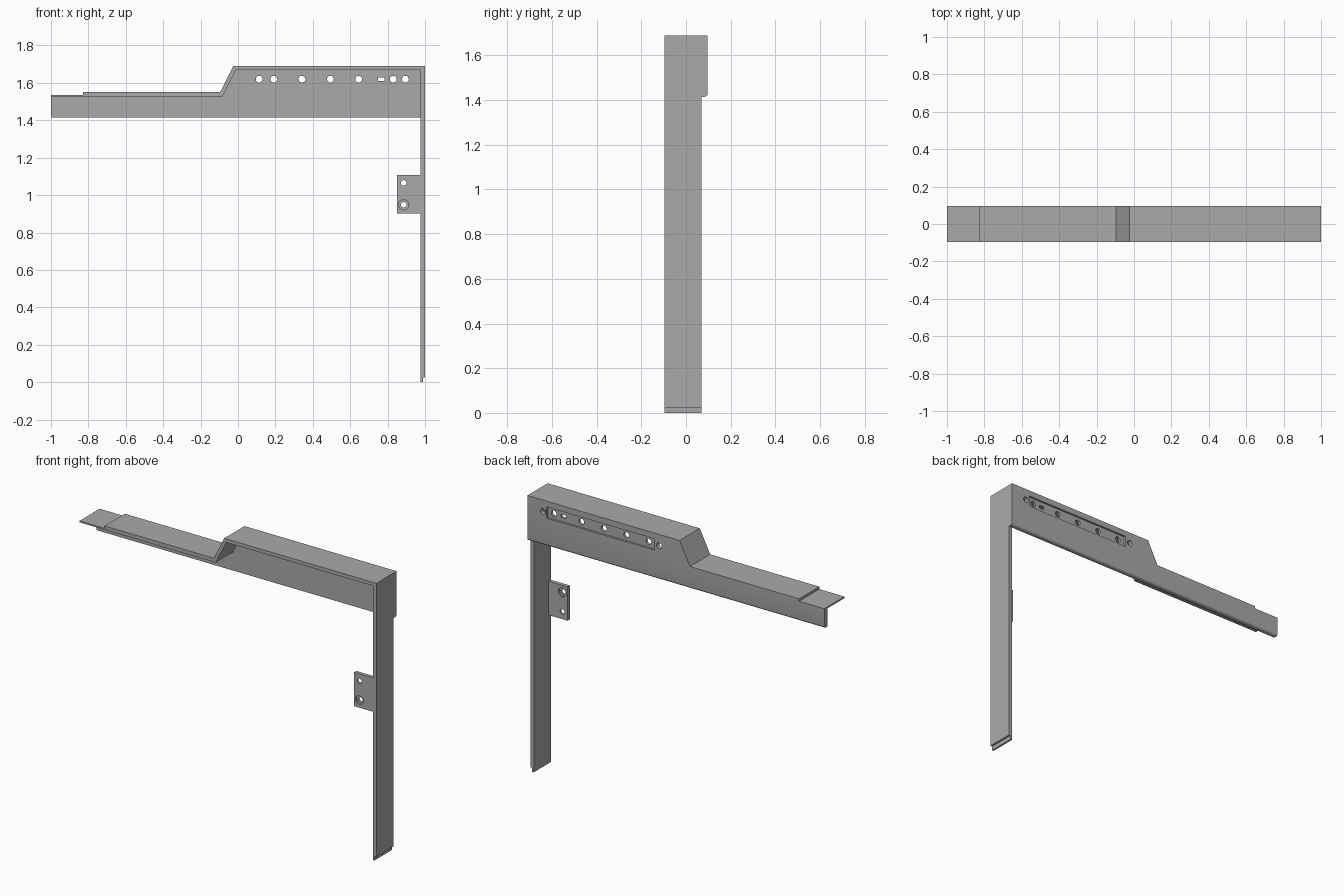
import bpy, bmesh, math
from mathutils import Matrix

cube = bpy.data.objects.get("Cube")
if cube:
    bpy.data.objects.remove(cube)

GREY = (0.4, 0.4, 0.4, 1)
grey = bpy.data.materials.new("plain grey")
grey.use_nodes = True
grey.diffuse_color = GREY
grey.node_tree.nodes["Principled BSDF"].inputs["Base Color"].default_value = GREY

FRONT, INNER, BACK = -0.097, 0.069, 0.097   # depth of the flange and plate
BOTTOM = 1.415                              # lower edge of the back plate


def finish(bm, name):
    bmesh.ops.recalc_face_normals(bm, faces=bm.faces)
    mesh = bpy.data.meshes.new(name)
    bm.to_mesh(mesh)
    bm.free()
    mesh.materials.append(grey)
    obj = bpy.data.objects.new(name, mesh)
    bpy.context.collection.objects.link(obj)
    return obj


def extrude(outline, y0, y1):
    """Solid with an (x, z) outline running from depth y0 to y1."""
    bm = bmesh.new()
    face = bm.faces.new([bm.verts.new((x, y0, z)) for x, z in outline])
    ext = bmesh.ops.extrude_face_region(bm, geom=[face])["geom"]
    verts = [v for v in ext if isinstance(v, bmesh.types.BMVert)]
    bmesh.ops.translate(bm, verts=verts, vec=(0, y1 - y0, 0))
    return bm


def box(x0, x1, z0, z1):
    return [(x0, z0), (x1, z0), (x1, z1), (x0, z1)]


def hole(x, z, r, y, depth):
    """Round cutter along y, centred on depth y."""
    bm = bmesh.new()
    turn = Matrix.Translation((x, y, z)) @ Matrix.Rotation(math.pi / 2, 4, "X")
    bmesh.ops.create_cone(bm, cap_ends=True, segments=24, radius1=r, radius2=r,
                          depth=depth, matrix=turn)
    return bm


def cut(obj, cutters):
    for bm in cutters:
        tool = finish(bm, "cutter")
        tool.hide_render = True
        mod = obj.modifiers.new("cut", "BOOLEAN")
        mod.operation, mod.solver, mod.object = "DIFFERENCE", "EXACT", tool
        bpy.context.view_layer.objects.active = obj
        bpy.ops.object.modifier_apply(modifier=mod.name)
        bpy.data.objects.remove(tool)


def smooth(obj):
    bpy.ops.object.select_all(action="DESELECT")
    obj.select_set(True)
    bpy.context.view_layer.objects.active = obj
    bpy.ops.object.shade_smooth_by_angle(angle=math.radians(30))


# Upper outline with the thin lip, the low run and the raised housing
upper = [(-1, 1.535), (-0.83, 1.535), (-0.83, 1.55), (-0.095, 1.55),
         (-0.025, 1.69), (1, 1.69)]
# Inside line of the bent strip
inside = [(0.977, 1.668), (-0.012, 1.668), (-0.083, 1.526), (-1, 1.526)]
# Leg foot with a tongue left on the inner side
foot = [(1, 0.025), (0.988, 0.025), (0.988, 0), (0.977, 0)]

finish(extrude(upper + foot + inside, FRONT, INNER), "top_flange_and_leg")

# Back plate with a rounded lower rear edge
bm = extrude(upper + [(1, BOTTOM), (-1, BOTTOM)], INNER, BACK)
rim = [e for e in bm.edges
       if all(v.co.y > BACK - 0.001 and v.co.z < BOTTOM + 0.001 for v in e.verts)]
bmesh.ops.bevel(bm, geom=rim, offset=0.015, segments=5, profile=0.5, affect="EDGES")
plate = finish(bm, "back_plate")

# Rear recess, button holes and the small indicator slot
ROW = 1.62
middle = (INNER + BACK) / 2
cutters = [extrude(box(0.145, 0.87, ROW - 0.034, ROW + 0.034), BACK - 0.012, BACK + 0.05)]
cutters += [hole(x, ROW, 0.018, middle, 0.1)
            for x in (0.113, 0.192, 0.342, 0.494, 0.645, 0.83, 0.895)]
cutters.append(extrude(box(0.748, 0.782, ROW - 0.01, ROW + 0.01), 0, 0.2))
cut(plate, cutters)
smooth(plate)

# Mounting tab with one countersunk hole facing each way
TAB_FRONT, TAB_BACK = -0.097, -0.075
tab = finish(extrude(box(0.85, 0.978, 0.902, 1.108), TAB_FRONT, TAB_BACK), "mounting_tab")
cut(tab, [hole(0.886, 1.065, 0.015, TAB_FRONT, 0.2),
          hole(0.886, 0.948, 0.015, TAB_FRONT, 0.2),
          hole(0.886, 0.948, 0.027, TAB_FRONT, 0.02),
          hole(0.886, 1.065, 0.027, TAB_BACK, 0.02)])
smooth(tab)
